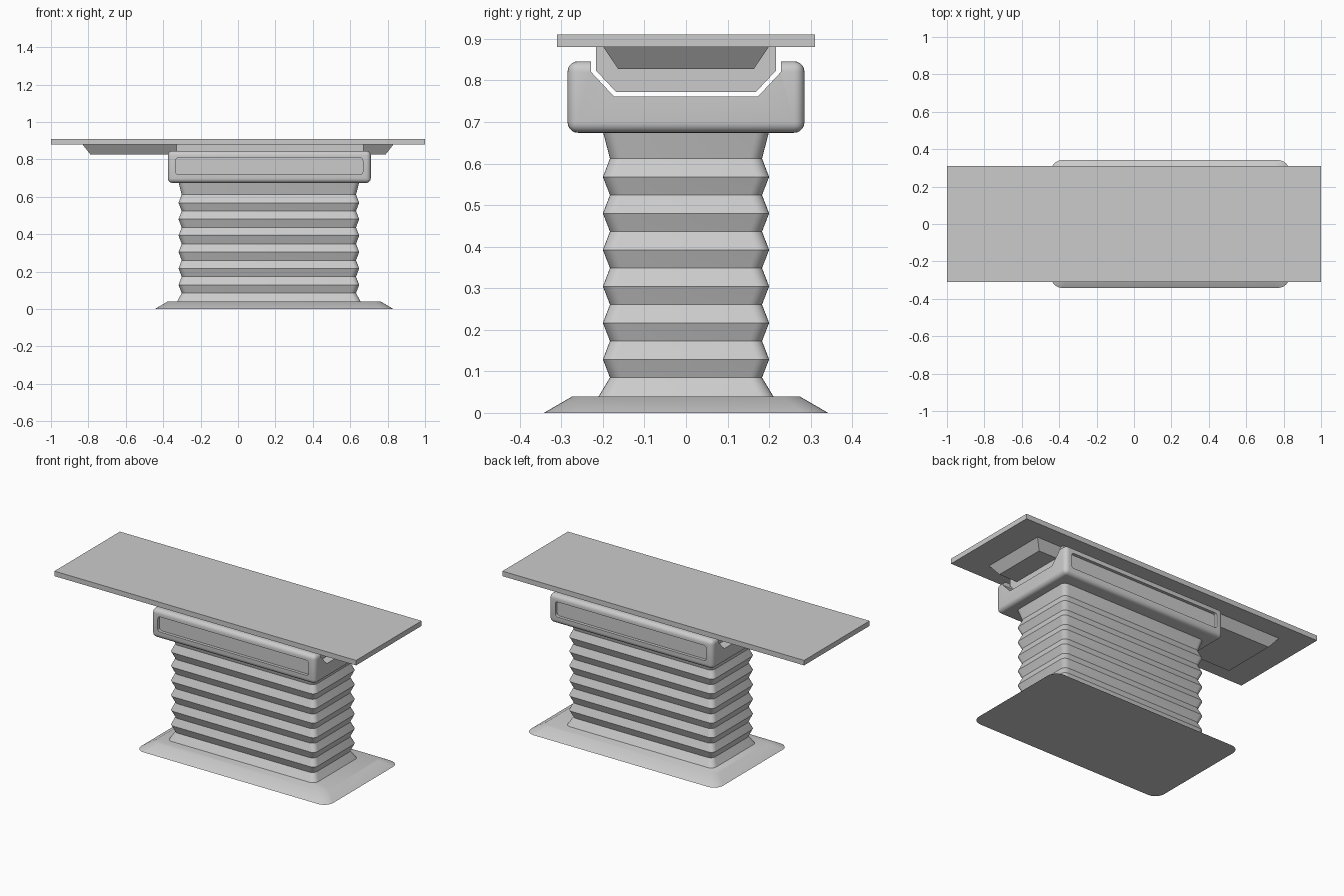
import bpy
import bmesh
import math

if "Cube" in bpy.data.objects:
    bpy.data.objects.remove(bpy.data.objects["Cube"])

grey = bpy.data.materials.new("warm_grey")
grey.use_nodes = True
COLOUR = (0.6, 0.6, 0.6, 1)
grey.diffuse_color = COLOUR
grey.node_tree.nodes["Principled BSDF"].inputs["Base Color"].default_value = COLOUR


def finish(name, bm):
    """Turn a bmesh into a smooth-shaded object with sharp creases."""
    bmesh.ops.recalc_face_normals(bm, faces=bm.faces)
    mesh = bpy.data.meshes.new(name)
    bm.to_mesh(mesh)
    bm.free()
    mesh.materials.append(grey)
    obj = bpy.data.objects.new(name, mesh)
    bpy.context.collection.objects.link(obj)
    smooth(obj)
    return obj


def smooth(obj):
    bpy.ops.object.select_all(action='DESELECT')
    obj.select_set(True)
    bpy.context.view_layer.objects.active = obj
    bpy.ops.object.shade_smooth_by_angle(angle=math.radians(30))


def outline(cx, hx, hy, r, steps=6):
    """Rounded rectangle in plan; r = 0 gives square corners."""
    points = []
    for k, (sx, sy) in enumerate([(1, 1), (-1, 1), (-1, -1), (1, -1)]):
        for i in range(steps + 1 if r else 1):
            a = math.pi / 2 * (k + i / steps)
            points.append((cx + sx * (hx - r) + r * math.cos(a),
                           sy * (hy - r) + r * math.sin(a)))
    return points


def loft(name, cx, sections):
    """Stack plan outlines given as (z, half x, half y, corner radius)."""
    bm = bmesh.new()
    rings = [[bm.verts.new((x, y, z)) for x, y in outline(cx, hx, hy, r)]
             for z, hx, hy, r in sections]
    for low, high in zip(rings, rings[1:]):
        for i in range(len(low)):
            j = (i + 1) % len(low)
            bm.faces.new((low[i], low[j], high[j], high[i]))
    bm.faces.new(rings[0])
    bm.faces.new(rings[-1])
    return finish(name, bm)


def extrude_x(name, x0, x1, half_profile):
    """Sweep a left-right symmetric (y, z) profile along x."""
    profile = half_profile + [(-y, z) for y, z in reversed(half_profile)]
    bm = bmesh.new()
    face = bm.faces.new([bm.verts.new((x0, y, z)) for y, z in profile])
    moved = bmesh.ops.extrude_face_region(bm, geom=[face])["geom"]
    bmesh.ops.translate(bm, vec=(x1 - x0, 0, 0),
                        verts=[v for v in moved if isinstance(v, bmesh.types.BMVert)])
    return finish(name, bm)


def rounded_box(name, low, high, r, only_y=False):
    bm = bmesh.new()
    bmesh.ops.create_cube(bm, size=1)
    for v in bm.verts:
        v.co = [a + (c + 0.5) * (b - a) for a, b, c in zip(low, high, v.co)]
    edges = [e for e in bm.edges if not only_y
             or abs(e.verts[0].co.y - e.verts[1].co.y) > 0.001]
    bmesh.ops.bevel(bm, geom=edges, offset=r, segments=5, profile=0.5, affect='EDGES')
    return finish(name, bm)


def cut(target, cutter):
    cutter.hide_render = True
    mod = target.modifiers.new("cut", 'BOOLEAN')
    mod.operation = 'DIFFERENCE'
    mod.solver = 'EXACT'
    mod.object = cutter
    smooth(target)
    bpy.ops.object.modifier_apply(modifier="cut")
    bpy.data.objects.remove(cutter)


# Floor plate with sloping rim
loft("base_plate", 0.193, [(0, 0.637, 0.342, 0.06), (0.04, 0.57, 0.273, 0.045)])

# Pleated column cover: flared foot, then alternating valleys and ridges
pleats = [(0.035, 0.493, 0.213, 0.035)]
for i in range(13):
    half = 0.2 if i % 2 else 0.183
    pleats.append((0.085 + i * 0.0439, half + 0.283, half, 0.03))
pleats.append((0.685, 0.485, 0.202, 0.03))
loft("bellows_column", 0.165, pleats)

# Column head with a lengthwise channel and a recessed panel on each side
head = rounded_box("column_head", (-0.375, -0.285, 0.674), (0.71, 0.285, 0.846), 0.025)
cut(head, extrude_x("channel_cutter", -0.6, 0.9,
                    [(0.173, 0.761), (0.228, 0.82), (0.228, 0.95)]))
for side in (-1, 1):
    y0, y1 = sorted((side * 0.267, side * 0.4))
    cut(head, rounded_box("panel_cutter", (-0.333, y0, 0.718), (0.667, y1, 0.808),
                          0.015, only_y=True))
smooth(head)

# Sliding block riding in the channel
extrude_x("slide_block", -0.33, 0.67, [(0.168, 0.772), (0.217, 0.824), (0.217, 0.882)])

# Tapered tray under the top, and the flat top itself
loft("under_tray", 0, [(0.827, 0.79, 0.163, 0), (0.882, 0.833, 0.2, 0)])
loft("table_top", 0, [(0.88, 1, 0.31, 0), (0.91, 1, 0.31, 0)])
